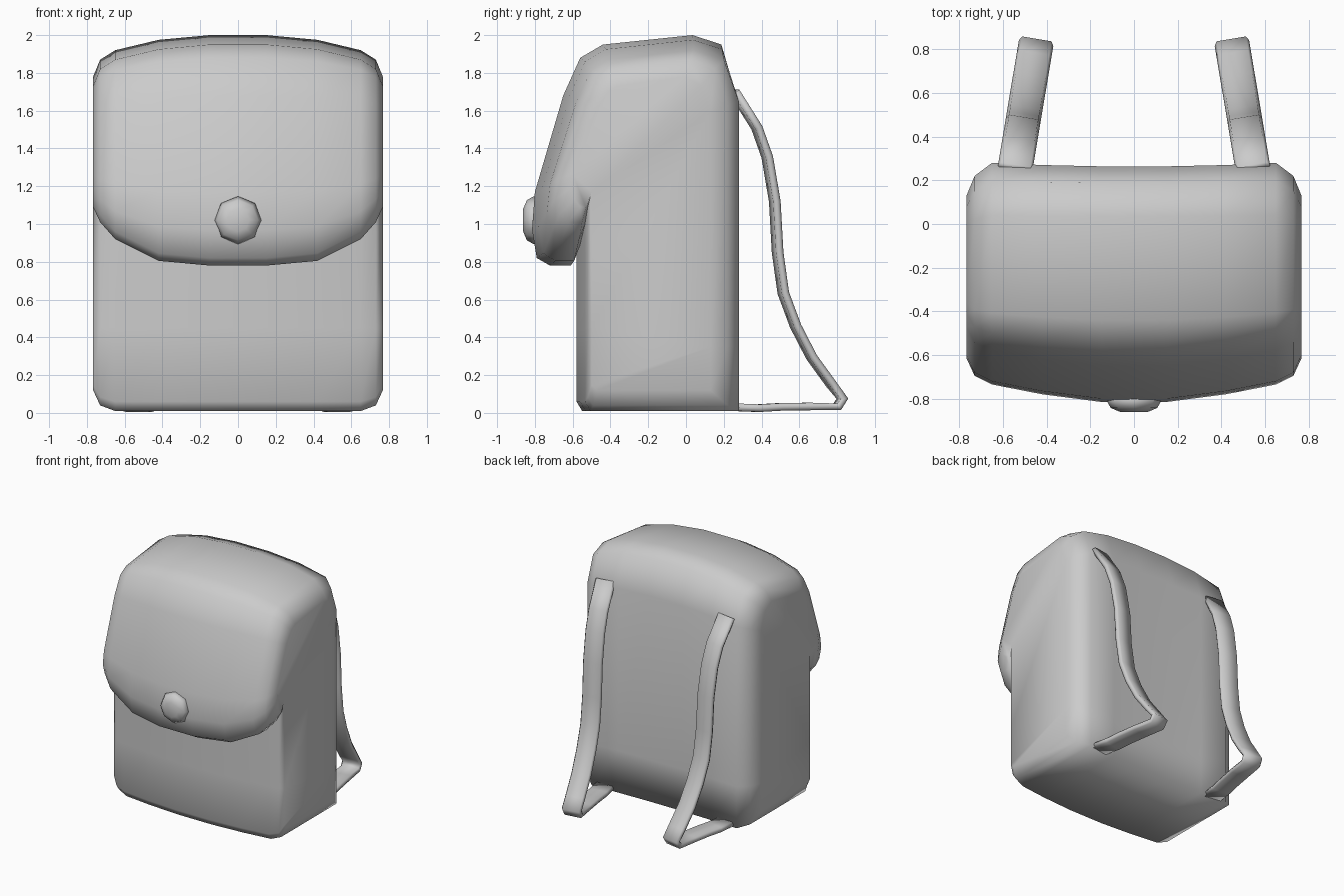
import bpy, bmesh, math
from mathutils import Vector

cube = bpy.data.objects.get("Cube")
if cube:
    bpy.data.objects.remove(cube, do_unlink=True)

GREY = (0.6, 0.6, 0.6, 1)
grey = bpy.data.materials.new("grey_canvas")
grey.use_nodes = True
grey.diffuse_color = GREY
grey.node_tree.nodes["Principled BSDF"].inputs["Base Color"].default_value = GREY


def loft(name, rings, caps=None, crease=None):
    """Skin closed rings, cap both ends and shade smooth; crease is a sharp row."""
    bm = bmesh.new()
    loops = [[bm.verts.new(p) for p in ring] for ring in rings]
    n = len(loops[0])
    for a, b in zip(loops, loops[1:]):
        for i in range(n):
            j = (i + 1) % n
            bm.faces.new((a[i], a[j], b[j], b[i]))
    for end in (loops[0], loops[-1]):
        for cap in caps or [range(n)]:
            bm.faces.new([end[i] for i in cap])
    bmesh.ops.recalc_face_normals(bm, faces=bm.faces)
    for f in bm.faces:
        f.smooth = True
    if crease is not None:
        for a, b in zip(loops, loops[1:]):
            bm.edges.get((a[crease], b[crease])).smooth = False
    mesh = bpy.data.meshes.new(name)
    bm.to_mesh(mesh)
    bm.free()
    mesh.materials.append(grey)
    obj = bpy.data.objects.new(name, mesh)
    bpy.context.collection.objects.link(obj)


# Bag: side profile (y, z), with how each point is pulled in towards the sides
# pulls: y pull name, y weight, z pull name, z weight
PROFILE = [
    (0.28, 0.01, "back", 1, "base", 1),
    (-0.55, 0.01, "front", 1, "base", 1),
    (-0.58, 0.06, "front", 1, "base", 0.8),
    (-0.58, 0.45, "front", 1, "base", 0),
    (-0.58, 0.86, "front", 1, "lip", 1),
    (-0.61, 0.78, "front", 1, "lip", 1),
    (-0.72, 0.78, "flap", 0.8, "lip", 1),
    (-0.79, 0.82, "flap", 1, "lip", 1),
    (-0.815, 0.97, "flap", 1, "lip", 0.7),
    (-0.80, 1.17, "flap", 1, "lip", 0.3),
    (-0.65, 1.68, "flap", 0.9, "top", 0.3),
    (-0.56, 1.88, "flap", 0.75, "top", 0.8),
    (-0.44, 1.95, "flap", 0.4, "top", 1),
    (0.04, 2.0, "back", 0.3, "top", 1),
    (0.20, 1.95, "back", 0.8, "top", 1),
    (0.28, 1.68, "back", 1, "top", 0.4),
    (0.28, 0.35, "back", 1, "base", 0),
]
STATIONS = [
    (0.15, dict(back=-.016, front=0, flap=0, top=0, base=0, lip=0)),
    (0.42, dict(back=-.01, front=.018, flap=.035, top=-.025, base=0, lip=.025)),
    (0.65, dict(back=0, front=.045, flap=.08, top=-.08, base=0, lip=.14)),
    (0.73, dict(back=-.06, front=.06, flap=.12, top=-.13, base=.03, lip=.23)),
    (0.767, dict(back=-.15, front=.08, flap=.20, top=-.22, base=.11, lip=.31)),
]
# Side panels, all fanning from the point where the flap leaves the body
CREASE = 4
SIDE_PANELS = [(0, 1, 2, 3, 16), (3, 4, 15, 16), (4, 13, 14, 15),
               (4, 9, 10, 11, 12, 13), (4, 5, 6, 7, 8, 9)]


def bag_ring(x, pull):
    return [(x, y + pull[a] * wa, z + pull[b] * wb) for y, z, a, wa, b, wb in PROFILE]


left = [bag_ring(x, p) for x, p in STATIONS]
right = [bag_ring(-x, p) for x, p in reversed(STATIONS)]
loft("bag_with_flap", right + left, SIDE_PANELS, CREASE)

# Shoulder straps: flat hexagonal section swept along a bent path (y, z)
PATH = [(.255, 1.70), (.375, 1.51), (.43, 1.355), (.47, 1.12), (.485, .85),
        (.515, .635), (.58, .46), (.665, .295), (.77, .15), (.828, .075),
        (.80, .032), (.65, .034), (.5, .032), (.38, .025), (.255, .03)]
SECTION = [(-.08, 0), (-.068, .02), (.068, .02), (.08, 0), (.068, -.02), (-.068, -.02)]
LEAN = 0.167


def strap(name, side):
    points = [Vector((side * (0.54 - LEAN * (y - 0.28)), y, z)) for y, z in PATH]
    across = Vector((1, -side * LEAN * -1, 0)).normalized()
    rings = []
    for i, p in enumerate(points):
        before = (p - points[max(i - 1, 0)]).normalized()
        after = (points[min(i + 1, len(points) - 1)] - p).normalized()
        normal = across.cross(before + after).normalized()
        rings.append([p + across * u + normal * v for u, v in SECTION])
    loft(name, rings)


strap("left_strap", 1)
strap("right_strap", -1)

# Clasp button: eight-sided dome on the flap
DOME = [(.10, -.77), (.127, -.805), (.107, -.842), (.06, -.862)]
loft("clasp_button", [[(r * math.cos(k * math.pi / 4), y, 1.02 + r * math.sin(k * math.pi / 4))
                       for k in range(8)] for r, y in DOME])
